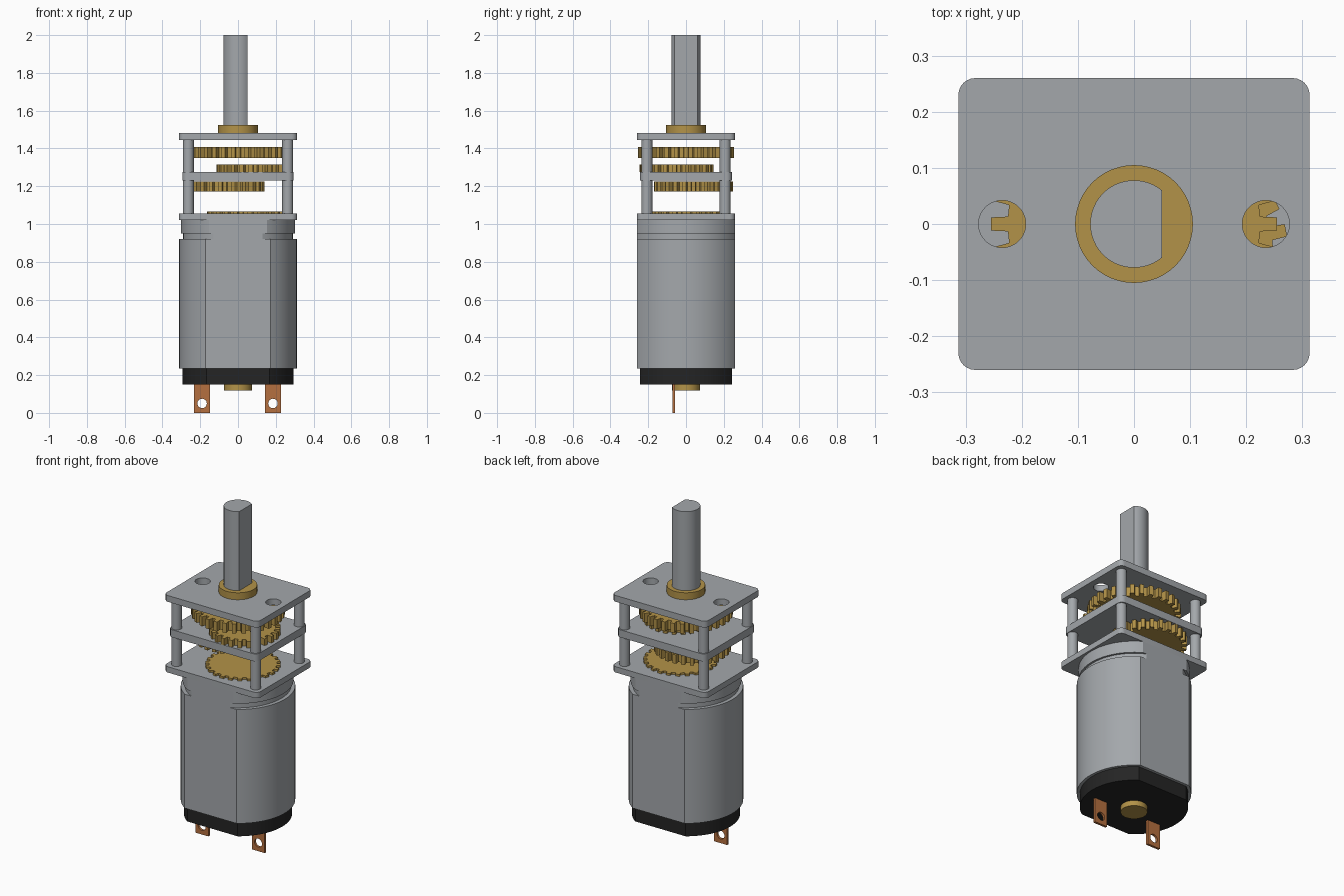
import bpy, bmesh, math
from mathutils import Matrix

if "Cube" in bpy.data.objects:
    bpy.data.objects.remove(bpy.data.objects["Cube"])


def material(name, color):
    m = bpy.data.materials.new(name)
    m.diffuse_color = (*color, 1)
    m.use_nodes = True
    m.node_tree.nodes["Principled BSDF"].inputs["Base Color"].default_value = m.diffuse_color
    return m


STEEL = material("steel grey", (0.37, 0.39, 0.41))
BRASS = material("brass", (0.45, 0.29, 0.065))
COPPER = material("copper", (0.46, 0.16, 0.05))
BLACK = material("black plastic", (0.018, 0.018, 0.018))


def circle(r, cx=0, cy=0, n=40):
    return [(cx + r * math.cos(2 * math.pi * i / n),
             cy + r * math.sin(2 * math.pi * i / n)) for i in range(n)]


def flat_sided(r, half, n=28):
    """Circle cut by two flats at y = +half and y = -half."""
    a = math.asin(half / r)
    right = [(r * math.cos(t), r * math.sin(t))
             for t in (-a + 2 * a * i / n for i in range(n + 1))]
    return right + [(-x, -y) for x, y in right]


def rounded_rect(hx, hy, r, n=6):
    pts = []
    for k, (sx, sy) in enumerate(((1, 1), (-1, 1), (-1, -1), (1, -1))):
        for i in range(n + 1):
            t = math.pi / 2 * (k + i / n)
            pts.append((sx * (hx - r) + r * math.cos(t), sy * (hy - r) + r * math.sin(t)))
    return pts


def gear_outline(cx, cy, r, teeth, depth, phase=0):
    pts, step = [], 2 * math.pi / teeth
    for i in range(teeth):
        for f, rad in ((-0.28, r - depth), (-0.22, r), (0.22, r), (0.28, r - depth)):
            t = phase + (i + f) * step
            pts.append((cx + rad * math.cos(t), cy + rad * math.sin(t)))
    return pts


def extrude(name, loops, z0, z1, mat, upright=False):
    """Fill an outline (further loops are holes) and extrude it from z0 to z1."""
    bm = bmesh.new()
    for loop in loops:
        vs = [bm.verts.new((x, y, z0)) for x, y in loop]
        for i, v in enumerate(vs):
            bm.edges.new((v, vs[(i + 1) % len(vs)]))
    bmesh.ops.triangle_fill(bm, use_beauty=True, use_dissolve=False, edges=bm.edges[:])
    ext = bmesh.ops.extrude_face_region(bm, geom=bm.faces[:], use_keep_orig=True)
    top = [g for g in ext["geom"] if isinstance(g, bmesh.types.BMVert)]
    bmesh.ops.translate(bm, verts=top, vec=(0, 0, z1 - z0))
    if upright:
        bm.transform(Matrix.Rotation(math.pi / 2, 4, 'X'))
    bmesh.ops.recalc_face_normals(bm, faces=bm.faces[:])
    me = bpy.data.meshes.new(name)
    bm.to_mesh(me)
    bm.free()
    me.materials.append(mat)
    ob = bpy.data.objects.new(name, me)
    bpy.context.collection.objects.link(ob)
    bpy.ops.object.select_all(action='DESELECT')
    ob.select_set(True)
    bpy.context.view_layer.objects.active = ob
    bpy.ops.object.shade_smooth_by_angle(angle=math.radians(25))
    return ob


# Motor can with a shallow groove and neck on its curved sides
extrude("motor_can", [flat_sided(0.312, 0.26)], 0.235, 0.92, STEEL)
extrude("motor_groove", [flat_sided(0.29, 0.26)], 0.92, 0.95, STEEL)
extrude("motor_neck", [flat_sided(0.302, 0.26)], 0.95, 1.02, STEEL)

# End cap, rear bearing and terminals
extrude("end_cap", [flat_sided(0.295, 0.243)], 0.15, 0.235, BLACK)
extrude("rear_bearing", [circle(0.073)], 0.118, 0.15, BRASS)
for side, cx in (("left", -0.19), ("right", 0.185)):
    w = 0.043
    strip = [(cx - w, 0), (cx + w, 0), (cx + w, 0.155), (cx - w, 0.155)]
    extrude(side + "_terminal", [strip, circle(0.025, cx, 0.05, 24)],
            0.058, 0.072, COPPER, upright=True)

# Gearbox plates
outer = rounded_rect(0.313, 0.26, 0.03)
extrude("lower_plate", [outer], 1.02, 1.055, STEEL)
extrude("middle_plate", [rounded_rect(0.295, 0.243, 0.03)], 1.23, 1.275, STEEL)
extrude("top_plate", [outer, circle(0.042, -0.235), circle(0.042, 0.235)],
        1.445, 1.483, STEEL)

# Corner posts between the plates
for sx in (-1, 1):
    for sy in (-1, 1):
        for level, z0, z1 in (("lower", 1.055, 1.23), ("upper", 1.275, 1.445)):
            extrude(level + "_post", [circle(0.029, sx * 0.263, sy * 0.207, 24)],
                    z0, z1, STEEL)

# Gear train: centre x, centre y, radius, teeth, tooth depth, start angle, z range
for name, cx, cy, r, teeth, depth, phase, z0, z1 in (
        ("output_gear", 0, 0, 0.255, 30, 0.03, 0, 1.35, 1.407),
        ("third_gear", 0.08, -0.05, 0.195, 24, 0.027, 0.2, 1.275, 1.315),
        ("second_gear", -0.07, 0.04, 0.21, 26, 0.027, 0, 1.172, 1.225),
        ("first_gear", 0.04, -0.01, 0.205, 24, 0.02, 0, 1.055, 1.067)):
    extrude(name, [gear_outline(cx, cy, r, teeth, depth, phase)], z0, z1, BRASS)

# Front bushing and D-shaped output shaft
extrude("front_bushing", [circle(0.105, n=48)], 1.483, 1.525, BRASS)
a = math.acos(0.05 / 0.078)
d_shape = [(0.078 * math.cos(t), 0.078 * math.sin(t))
           for t in (a + (2 * math.pi - 2 * a) * i / 36 for i in range(37))]
extrude("output_shaft", [d_shape], 1.483, 2.0, STEEL)
